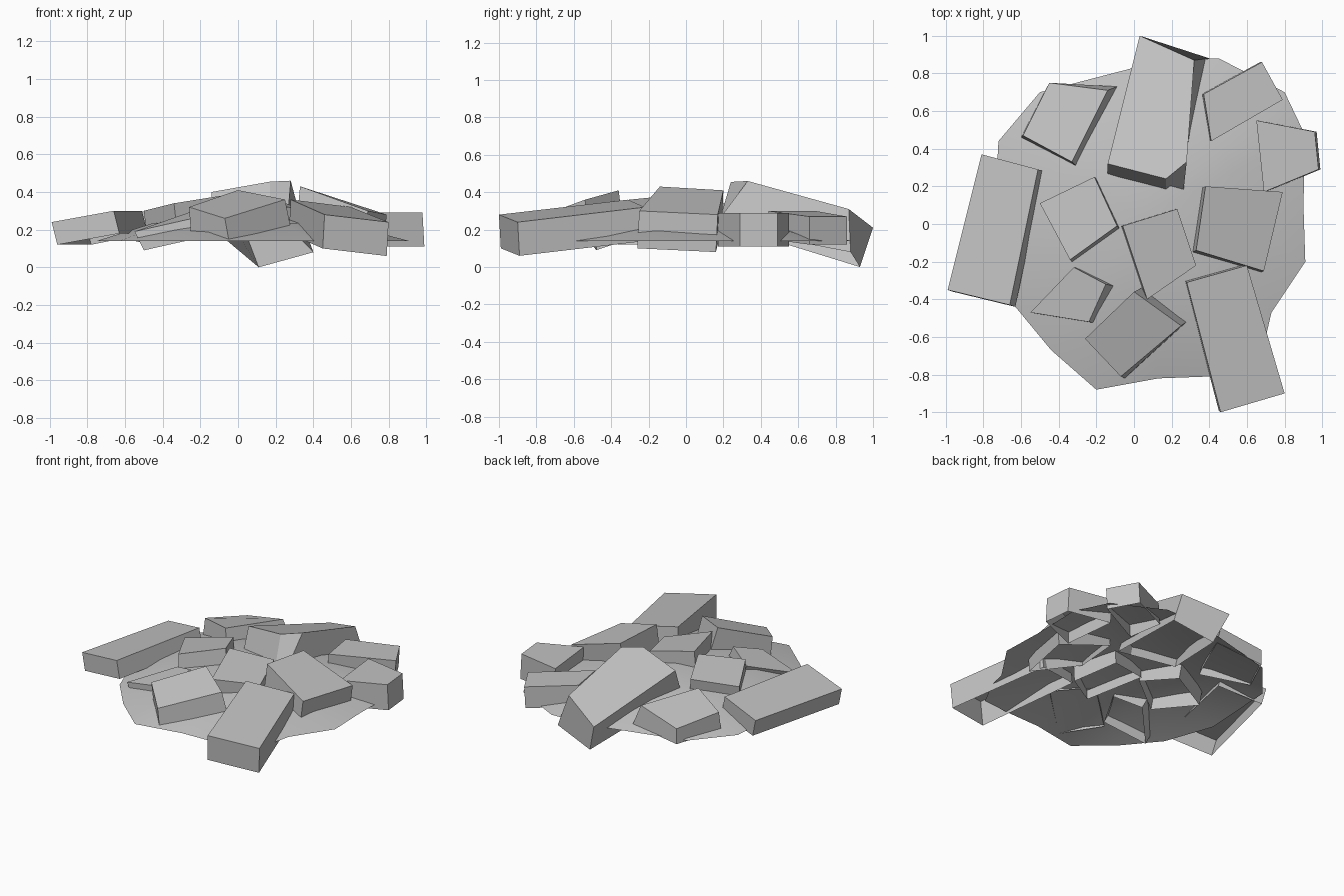
import bpy, bmesh, math
from mathutils import Vector

# Remove the default cube
default = bpy.data.objects.get("Cube")
if default:
    bpy.data.objects.remove(default, do_unlink=True)

# Single stone colour
stone = bpy.data.materials.new("stone_grey")
stone.use_nodes = True
GREY = (0.54, 0.54, 0.54, 1)
stone.diffuse_color = GREY
stone.node_tree.nodes["Principled BSDF"].inputs["Base Color"].default_value = GREY


def finish(name, bm):
    """Turn a bmesh into a named stone object with sharp-edged smoothing."""
    mesh = bpy.data.meshes.new(name)
    bm.to_mesh(mesh)
    bm.free()
    mesh.materials.append(stone)
    obj = bpy.data.objects.new(name, mesh)
    bpy.context.collection.objects.link(obj)
    bpy.ops.object.select_all(action="DESELECT")
    obj.select_set(True)
    bpy.context.view_layer.objects.active = obj
    bpy.ops.object.shade_smooth_by_angle(angle=math.radians(25))


def slab(name, *top, drop=None, base=None):
    """Tilted stone, open underneath: top corners, and a drop or explicit base corners."""
    if base is None:
        base = [Vector(corner) + Vector(drop) for corner in top]
    bm = bmesh.new()
    upper = [bm.verts.new(corner) for corner in top]
    lower = [bm.verts.new(corner) for corner in base]
    bm.faces.new(upper)
    for i in range(len(upper)):
        j = (i + 1) % len(upper)
        bm.faces.new((upper[j], upper[i], lower[i], lower[j]))
    finish(name, bm)


def mound(name, outline, rings):
    """Open shell of concentric rings, each a (scale, height) copy of the outline."""
    bm = bmesh.new()
    loops = [[bm.verts.new((x * scale, y * scale, height)) for x, y in outline]
             for scale, height in rings]
    peak = bm.verts.new((0.05, 0.05, 0.29))
    count = len(outline)
    for i in range(count):
        j = (i + 1) % count
        for outer, inner in zip(loops, loops[1:]):
            bm.faces.new((outer[j], outer[i], inner[i], inner[j]))
        bm.faces.new((loops[-1][j], loops[-1][i], peak))
    finish(name, bm)


# Low earth shell under the stones
mound("rubble_mound",
      [(-0.72, 0.44), (-0.5, 0.7), (0, 0.83), (0.2, 0.87), (0.45, 0.88),
       (0.8, 0.7), (0.91, 0.47), (0.9, 0.1), (0.91, -0.2), (0.73, -0.47),
       (0.7, -0.6), (0.6, -0.79), (0.4, -0.81), (0.13, -0.82), (-0.2, -0.88),
       (-0.44, -0.67), (-0.63, -0.44), (-0.75, -0.1)],
      rings=[(1, 0.14), (0.6, 0.235)])

# Outer ring of stones
slab("west_slab", (-0.99, -0.35, 0.24), (-0.66, -0.43, 0.3),
     (-0.51, 0.29, 0.3), (-0.81, 0.37, 0.24), drop=(0.03, -0.01, -0.12))
slab("north_west_slab", (-0.59, 0.47, 0.28), (-0.33, 0.33, 0.33),
     (-0.14, 0.71, 0.3), (-0.45, 0.75, 0.23),
     base=[(-0.6, 0.46, 0.15), (-0.3, 0.3, 0.19),
           (-0.09, 0.73, 0.16), (-0.45, 0.75, 0.12)])
slab("north_slab", (-0.14, 0.32, 0.4), (0.17, 0.24, 0.455), (0.28, 0.33, 0.46),
     (0.32, 0.87, 0.31), (0.03, 1, 0.21),
     base=[(-0.14, 0.25, 0.21), (0.17, 0.17, 0.22), (0.26, 0.15, 0.22),
           (0.4, 0.88, 0.08), (0.11, 0.93, 0)])
slab("north_east_slab", (0.41, 0.44, 0.3), (0.79, 0.66, 0.27),
     (0.68, 0.86, 0.27), (0.37, 0.69, 0.3), drop=(-0.01, 0, -0.15))
slab("east_slab", (0.69, 0.17, 0.29), (0.98, 0.29, 0.29),
     (0.96, 0.49, 0.29), (0.65, 0.55, 0.29), drop=(0.01, 0, -0.18))
slab("south_east_slab", (0.46, -1, 0.28), (0.8, -0.9, 0.24),
     (0.6, -0.22, 0.32), (0.28, -0.31, 0.36), drop=(-0.01, 0.01, -0.18))
slab("south_slab", (-0.26, -0.61, 0.32), (-0.07, -0.81, 0.26),
     (0.25, -0.54, 0.36), (0, -0.36, 0.41),
     base=[(-0.25, -0.6, 0.18), (-0.05, -0.82, 0.15),
           (0.28, -0.52, 0.21), (0.04, -0.34, 0.25)])
slab("south_west_slab", (-0.55, -0.47, 0.19), (-0.24, -0.52, 0.26),
     (-0.15, -0.32, 0.33), (-0.32, -0.23, 0.27), drop=(0.05, -0.01, -0.1))

# Inner stones
slab("middle_east_slab", (0.33, -0.14, 0.43), (0.69, -0.25, 0.3),
     (0.79, 0.17, 0.28), (0.38, 0.2, 0.41), drop=(-0.02, -0.01, -0.2))
slab("centre_slab", (0.07, -0.4, 0.35), (0.33, -0.22, 0.31),
     (0.23, 0.08, 0.35), (-0.06, -0.01, 0.39), drop=(-0.01, 0, -0.17))
slab("middle_west_slab", (-0.34, -0.19, 0.34), (-0.09, -0.01, 0.38),
     (-0.21, 0.25, 0.33), (-0.5, 0.11, 0.3), drop=(0.02, -0.02, -0.18))
